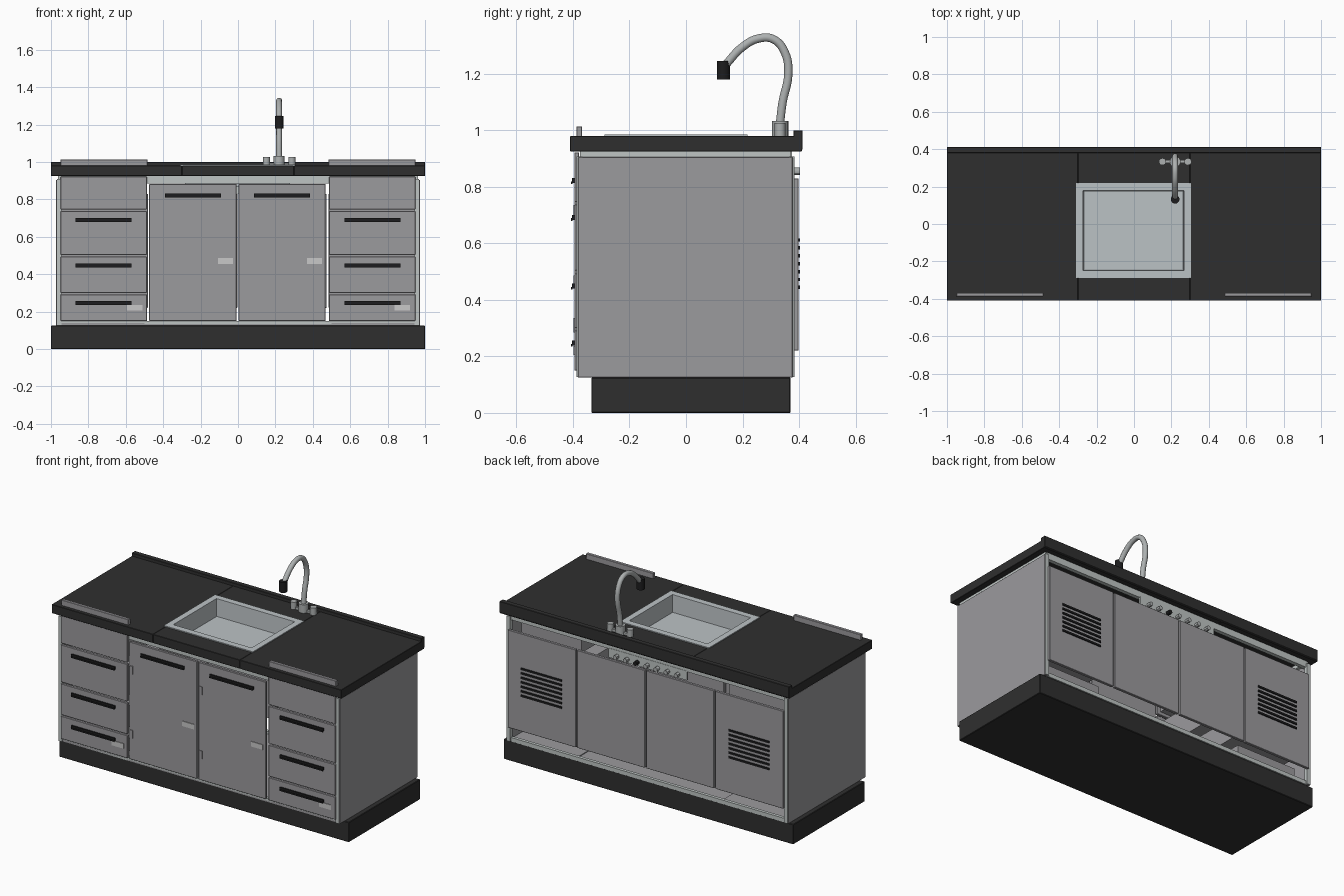
import bpy
import bmesh
from mathutils import Vector

old = bpy.data.objects.get("Cube")
if old:
    bpy.data.objects.remove(old, do_unlink=True)


def material(name, r, g, b):
    m = bpy.data.materials.new(name)
    m.diffuse_color = (r, g, b, 1)
    m.use_nodes = True
    m.node_tree.nodes["Principled BSDF"].inputs["Base Color"].default_value = (r, g, b, 1)
    return m


STONE = material("dark stone", 0.028, 0.028, 0.028)
BLACK = material("black plastic", 0.012, 0.012, 0.013)
GREY = material("grey panel", 0.33, 0.325, 0.34)
FRAME = material("pale frame", 0.52, 0.56, 0.55)
STEEL = material("sink steel", 0.50, 0.54, 0.56)
CHROME = material("tap metal", 0.42, 0.44, 0.44)
LABEL = material("light lock plate", 0.58, 0.58, 0.58)


def finish(name, bm, mat):
    bmesh.ops.recalc_face_normals(bm, faces=bm.faces)
    me = bpy.data.meshes.new(name)
    bm.to_mesh(me)
    bm.free()
    me.materials.append(mat)
    ob = bpy.data.objects.new(name, me)
    bpy.context.scene.collection.objects.link(ob)
    return ob


def box(name, x, y, z, mat, bevel=0):
    """Box from (min, max) pairs along each axis."""
    bm = bmesh.new()
    bmesh.ops.create_cube(bm, size=1)
    for v in bm.verts:
        v.co = Vector([(a + b) / 2 + c * (b - a) for (a, b), c in zip((x, y, z), v.co)])
    ob = finish(name, bm, mat)
    if bevel:
        mod = ob.modifiers.new("Bevel", "BEVEL")
        mod.width = bevel
        mod.segments = 1
    return ob


def cylinder(name, center, radius, depth, mat, along_y=False, sides=20):
    bm = bmesh.new()
    bmesh.ops.create_cone(bm, cap_ends=True, segments=sides, radius1=radius,
                          radius2=radius, depth=depth)
    for v in bm.verts:
        if along_y:
            v.co = Vector((v.co.x, v.co.z, v.co.y))
        v.co += Vector(center)
    ob = finish(name, bm, mat)
    smooth(ob)
    return ob


def smooth(ob):
    bpy.ops.object.select_all(action="DESELECT")
    ob.select_set(True)
    bpy.context.view_layer.objects.active = ob
    bpy.ops.object.shade_smooth_by_angle()


def span(side, a, b):
    return (a, b) if side > 0 else (-b, -a)


SIDES = ((1, "left"), (-1, "right"))

# Plinth
box("plinth", (-1, 1), (-0.335, 0.37), (0, 0.125), STONE, 0.003)

# Countertop around the sink opening
TOP = (0.925, 0.98)
for s, n in SIDES:
    box(n + "_countertop", span(s, 0.3, 1), (-0.41, 0.41), TOP, STONE, 0.002)
box("front_countertop", (-0.3, 0.3), (-0.41, -0.27), TOP, STONE, 0.002)
box("back_countertop", (-0.3, 0.3), (0.2, 0.41), TOP, STONE, 0.002)
box("back_lip", (-1, 1), (0.38, 0.412), (0.93, 1.0), STONE, 0.002)

# Sink: one skin lofted through rectangular rings
rings = [(0.28, 0.22, 0.865), (0.285, 0.225, 0.979), (0.308, 0.253, 0.979),
         (0.308, 0.253, 0.986), (0.27, 0.213, 0.986), (0.265, 0.208, 0.878)]
bm = bmesh.new()
loops = [[bm.verts.new((-0.003 + sx * hx, -0.035 + sy * hy, z))
          for sx, sy in ((-1, -1), (1, -1), (1, 1), (-1, 1))] for hx, hy, z in rings]
for a, b in zip(loops, loops[1:]):
    for i in range(4):
        j = (i + 1) % 4
        bm.faces.new((a[i], a[j], b[j], b[i]))
bm.faces.new(loops[0])
bm.faces.new(loops[-1])
finish("sink_basin", bm, STEEL)

# Carcass: side panels, posts, rails and floor
for s, n in SIDES:
    box(n + "_side_panel", span(s, 0.95, 0.972), (-0.383, 0.378), (0.125, 0.905), GREY, 0.002)
    for y, end in ((-0.387, "front"), (0.364, "back")):
        box(f"{n}_{end}_post", span(s, 0.945, 0.969), (y, y + 0.02), (0.127, 0.908), FRAME)
    box(n + "_top_rail", span(s, 0.93, 0.962), (-0.375, 0.372), (0.9, 0.925), FRAME)
    box(n + "_floor_runner", span(s, 0.5, 0.95), (-0.38, 0.37), (0.125, 0.14), GREY)
box("cabinet_floor", (-0.5, 0.5), (-0.38, 0.37), (0.125, 0.135), GREY)
box("front_top_rail", (-0.95, 0.95), (-0.375, -0.35), (0.885, 0.925), FRAME)
box("front_bottom_rail", (-0.95, 0.95), (-0.38, -0.36), (0.125, 0.15), FRAME)
box("back_top_rail", (-0.95, 0.95), (0.35, 0.375), (0.885, 0.925), FRAME)
box("back_bottom_rail", (-0.95, 0.95), (0.355, 0.375), (0.125, 0.15), FRAME)


def handle(name, center_x, z):
    box(name, (center_x - 0.15, center_x + 0.15), (-0.404, -0.394), (z - 0.009, z + 0.009), BLACK)
    box(name + "_flange", (center_x - 0.15, center_x + 0.15), (-0.407, -0.402),
        (z - 0.012, z - 0.003), BLACK)


def lock_plate(name, x, z):
    box(name, (x, x + 0.082), (-0.399, -0.393), (z, z + 0.031), LABEL)


# Drawers with their bodies, handles and lock plates
drawers = [(0.15, 0.292), (0.3, 0.494), (0.504, 0.737), (0.747, 0.922)]
for s, n in SIDES:
    for i, (lo, hi) in enumerate(drawers):
        name = f"{n}_drawer_{i + 1}"
        box(name, span(s, 0.487, 0.948), (-0.395, -0.378), (lo, hi), GREY, 0.002)
        box(name + "_body", span(s, 0.51, 0.925), (-0.378, 0.3), (lo + 0.02, hi - 0.04), GREY)
        if i < 3:
            handle(name + "_handle", s * 0.72, hi - 0.045)
    lock_plate(n + "_drawer_lock", 0.838 if s > 0 else -0.593, 0.205)
    # Upright pull bar on the worktop's front edge
    box(n + "_pull_bar", span(s, 0.485, 0.948), (-0.388, -0.368), (0.975, 1.014), GREY, 0.002)

# Doors with handles, locks and hinges
for n, x0, x1 in (("right", -0.475, -0.008), ("left", 0.004, 0.468)):
    box(n + "_door", (x0, x1), (-0.395, -0.378), (0.15, 0.882), GREY, 0.002)
    handle(n + "_door_handle", (x0 + x1) / 2, 0.822)
    lock_plate(n + "_door_lock", x1 - 0.1, 0.455)
    for z in (0.285, 0.685):
        box(n + "_door_hinge", (x0 + 0.008, x0 + 0.026), (-0.399, -0.393), (z, z + 0.05), GREY)

# Rear panels, with louvres on the outer two
for i in range(4):
    x0 = -0.955 + i * 0.478
    box(f"back_panel_{i + 1}", (x0 + 0.005, x0 + 0.473), (0.38, 0.398), (0.22, 0.83), GREY, 0.002)
    if i in (0, 3):
        for k in range(7):
            z = 0.438 + k * 0.028
            box(f"louvre_{i + 1}_{k + 1}", (x0 + 0.1, x0 + 0.38), (0.397, 0.404),
                (z, z + 0.012), BLACK)

# Rear service strip with a row of connectors
box("service_strip", (-0.27, 0.27), (0.365, 0.377), (0.832, 0.89), FRAME)
for i in range(7):
    cylinder(f"connector_{i + 1}", (0.21 - i * 0.07, 0.388, 0.855), 0.013, 0.03,
             BLACK if i == 2 else CHROME, along_y=True, sides=12)

# Tap: base, two knobs, curved spout and nozzle
TX, TY = 0.22, 0.333
cylinder("tap_base", (TX, TY, 1.005), 0.029, 0.055, CHROME)
for s, n in SIDES:
    cylinder(n + "_tap_knob", (TX + s * 0.068, TY, 1.003), 0.019, 0.045, CHROME)
box("tap_bar", (TX - 0.068, TX + 0.068), (TY - 0.008, TY + 0.008), (0.98, 0.995), CHROME)

path = [(0.332, 1.02), (0.342, 1.1), (0.362, 1.2), (0.35, 1.275), (0.31, 1.322),
        (0.257, 1.325), (0.2, 1.295), (0.14, 1.232)]
curve = bpy.data.curves.new("tap_spout", "CURVE")
curve.dimensions = "3D"
curve.bevel_depth = 0.0155
curve.bevel_resolution = 3
curve.resolution_u = 6
curve.use_fill_caps = True
spline = curve.splines.new("BEZIER")
spline.bezier_points.add(len(path) - 1)
for p, (y, z) in zip(spline.bezier_points, path):
    p.co = (TX, y, z)
    p.handle_left_type = p.handle_right_type = "AUTO"
curve.materials.append(CHROME)
bpy.context.scene.collection.objects.link(bpy.data.objects.new("tap_spout", curve))
cylinder("tap_nozzle", (TX, 0.132, 1.213), 0.023, 0.066, BLACK)
